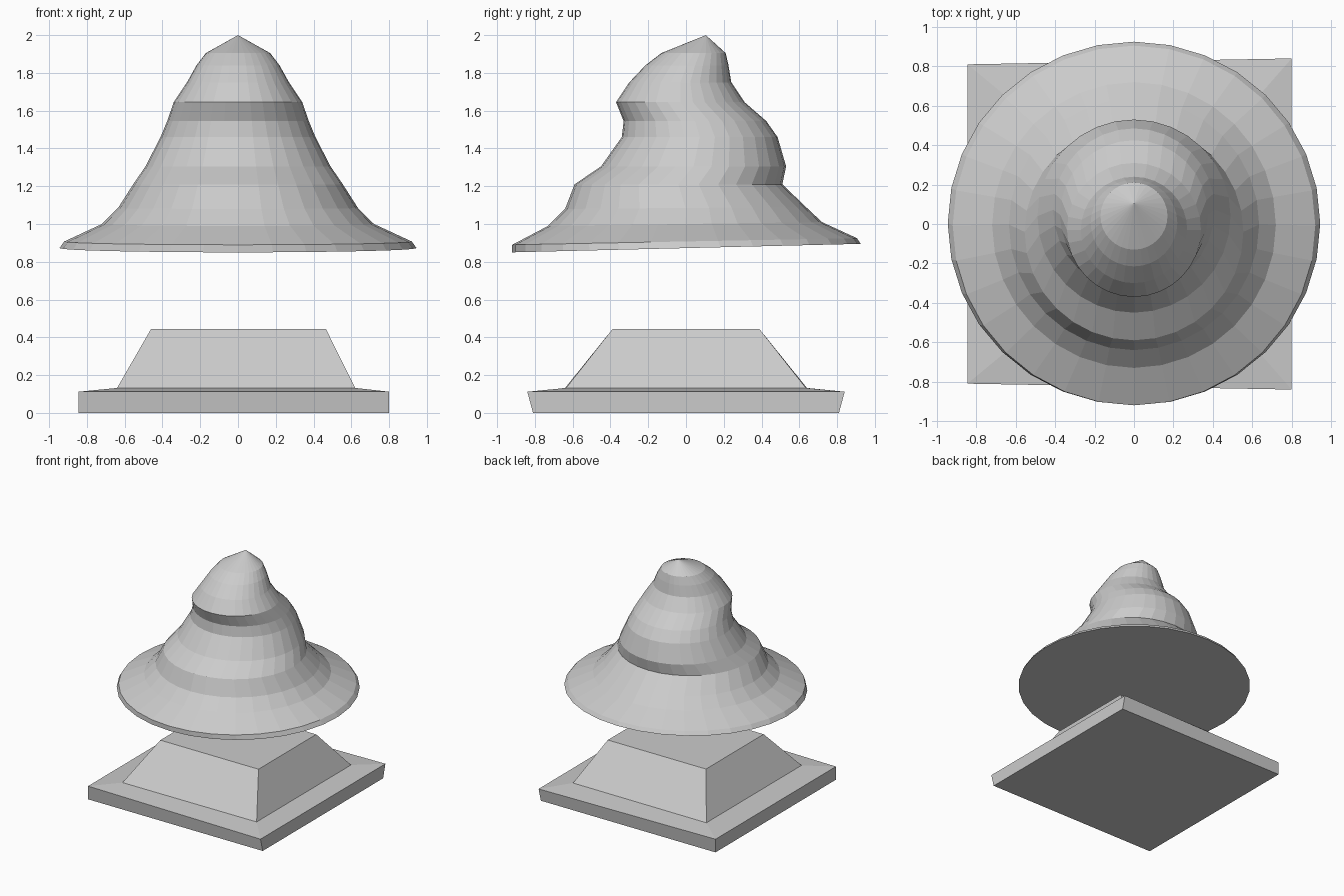
import bpy
import bmesh
from math import sin, cos, tau

if "Cube" in bpy.data.objects:
    bpy.data.objects.remove(bpy.data.objects["Cube"])

SIDES = 32


def loft(name, rings, apex=None):
    """Skin rings of points from bottom to top, closing both ends."""
    bm = bmesh.new()
    loops = [[bm.verts.new(p) for p in ring] for ring in rings]
    n = len(loops[0])
    for low, high in zip(loops, loops[1:]):
        for i in range(n):
            j = (i + 1) % n
            bm.faces.new((low[i], low[j], high[j], high[i]))
    bm.faces.new(loops[0][::-1])
    if apex:
        tip = bm.verts.new(apex)
        for i in range(n):
            bm.faces.new((loops[-1][i], loops[-1][(i + 1) % n], tip))
    else:
        bm.faces.new(loops[-1])
    bmesh.ops.recalc_face_normals(bm, faces=bm.faces)
    mesh = bpy.data.meshes.new(name)
    bm.to_mesh(mesh)
    bm.free()
    obj = bpy.data.objects.new(name, mesh)
    bpy.context.collection.objects.link(obj)
    return obj


def hat_ring(rx, y_front, y_back, z_front, z_back):
    """Ellipse spanning two points of the side silhouette."""
    cy, ry = (y_back + y_front) / 2, (y_back - y_front) / 2
    cz, rz = (z_back + z_front) / 2, (z_back - z_front) / 2
    angles = [tau * i / SIDES for i in range(SIDES)]
    return [(rx * cos(a), cy + ry * sin(a), cz + rz * sin(a)) for a in angles]


# Floating crumpled hat with a slightly tilted brim
hat_profile = [
    (0.945, -0.92, 0.925, 0.85, 0.895),
    (0.92, -0.92, 0.905, 0.89, 0.925),
    (0.72, -0.73, 0.72, 0.99, 1.01),
    (0.635, -0.64, 0.635, 1.08, 1.09),
    (0.555, -0.59, 0.51, 1.21, 1.21),
    (0.49, -0.45, 0.53, 1.305, 1.305),
    (0.41, -0.34, 0.485, 1.46, 1.46),
    (0.375, -0.33, 0.425, 1.545, 1.545),
    (0.34, -0.37, 0.31, 1.645, 1.645),
    (0.27, -0.30, 0.24, 1.75, 1.75),
    (0.22, -0.215, 0.225, 1.84, 1.84),
    (0.17, -0.13, 0.21, 1.905, 1.905),
]
loft("hat", [hat_ring(*p) for p in hat_profile], apex=(0, 0.105, 2.0))


def base_ring(x_left, x_right, y_left, y_right, z):
    """Four-cornered ring, mirrored front to back."""
    return [(x_left, -y_left, z), (x_right, -y_right, z),
            (x_right, y_right, z), (x_left, y_left, z)]


# Square stepped pedestal
loft("pedestal", [
    base_ring(-0.845, 0.80, 0.81, 0.81, 0.0),
    base_ring(-0.845, 0.80, 0.81, 0.84, 0.112),
    base_ring(-0.64, 0.62, 0.64, 0.635, 0.132),
    base_ring(-0.46, 0.465, 0.388, 0.388, 0.445),
])
